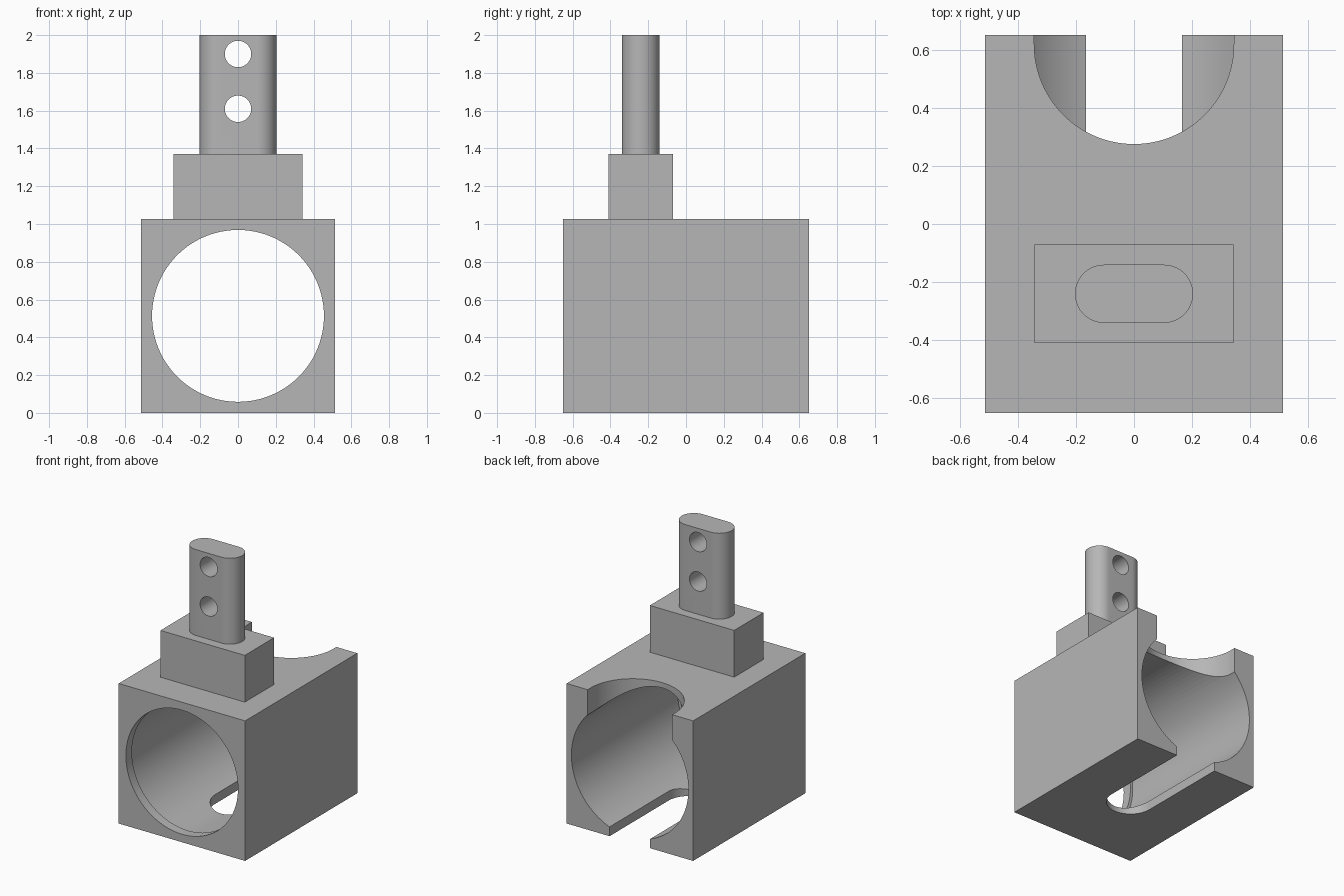
import bpy
import bmesh
from math import cos, sin, pi, radians

cube = bpy.data.objects.get("Cube")
if cube:
    bpy.data.objects.remove(cube, do_unlink=True)

grey = bpy.data.materials.new("plain_grey")
grey.use_nodes = True
colour = (0.47, 0.47, 0.47, 1)
grey.diffuse_color = colour
grey.node_tree.nodes["Principled BSDF"].inputs["Base Color"].default_value = colour


def rect(u0, u1, v0, v1):
    return [(u0, v0), (u1, v0), (u1, v1), (u0, v1)]


def arc(u, v, r, start=0, sweep=360, n=96):
    count = n if sweep == 360 else n + 1
    angles = [radians(start + sweep * i / n) for i in range(count)]
    return [(u + r * cos(a), v + r * sin(a)) for a in angles]


def prism(name, outline, low, high, axis="z"):
    """Extrude a flat outline along the z or y axis."""
    bm = bmesh.new()

    def place(p, h):
        return (p[0], p[1], h) if axis == "z" else (p[0], h, p[1])

    a = [bm.verts.new(place(p, low)) for p in outline]
    b = [bm.verts.new(place(p, high)) for p in outline]
    bm.faces.new(a)
    bm.faces.new(b)
    for i in range(len(a)):
        j = (i + 1) % len(a)
        bm.faces.new((a[i], a[j], b[j], b[i]))
    bmesh.ops.recalc_face_normals(bm, faces=bm.faces)
    mesh = bpy.data.meshes.new(name)
    bm.to_mesh(mesh)
    bm.free()
    mesh.materials.append(grey)
    obj = bpy.data.objects.new(name, mesh)
    bpy.context.collection.objects.link(obj)
    return obj


def activate(obj):
    bpy.ops.object.select_all(action="DESELECT")
    obj.select_set(True)
    bpy.context.view_layer.objects.active = obj


def cut(obj, cutter):
    """Subtract the cutter, then discard it."""
    cutter.hide_render = True
    mod = obj.modifiers.new("cut", "BOOLEAN")
    mod.operation = "DIFFERENCE"
    mod.solver = "EXACT"
    mod.object = cutter
    activate(obj)
    bpy.ops.object.modifier_apply(modifier=mod.name)
    bpy.data.objects.remove(cutter, do_unlink=True)


def smooth(obj):
    activate(obj)
    bpy.ops.object.shade_smooth_by_angle(angle=radians(30))


# Housing with a main bore and a narrower lip at the front
half_width, half_depth, height = 0.513, 0.65, 1.027
axis_z = height / 2
housing = prism("housing", rect(-half_width, half_width, -half_depth, half_depth), 0, height)
cut(housing, prism("main_bore", arc(0, axis_z, 0.475), -0.58, 0.8, "y"))
cut(housing, prism("lip_bore", arc(0, axis_z, 0.455), -0.8, -0.4, "y"))

# Round notch in the roof and round-ended slot in the floor, open at the back
notch = arc(0, 0.618, 0.343, 180, 180) + [(0.343, 0.8), (-0.343, 0.8)]
cut(housing, prism("roof_notch", notch, axis_z, 1.2))
slot = arc(0, -0.035, 0.165, 180, 180, 48) + [(0.165, 0.8), (-0.165, 0.8)]
cut(housing, prism("floor_slot", slot, -0.2, axis_z))
smooth(housing)

# Pedestal block
post_y = -0.24
prism("pedestal", rect(-0.342, 0.342, post_y - 0.17, post_y + 0.17), height, 1.37)

# Round-sided tongue with two pin holes
profile = arc(0.103, post_y, 0.1, -90, 180, 32) + arc(-0.103, post_y, 0.1, 90, 180, 32)
tongue = prism("tongue", profile, 1.37, 2)
for z in (1.61, 1.9):
    cut(tongue, prism("pin_hole", arc(0, z, 0.07, n=48), -0.6, 0.2, "y"))
smooth(tongue)
